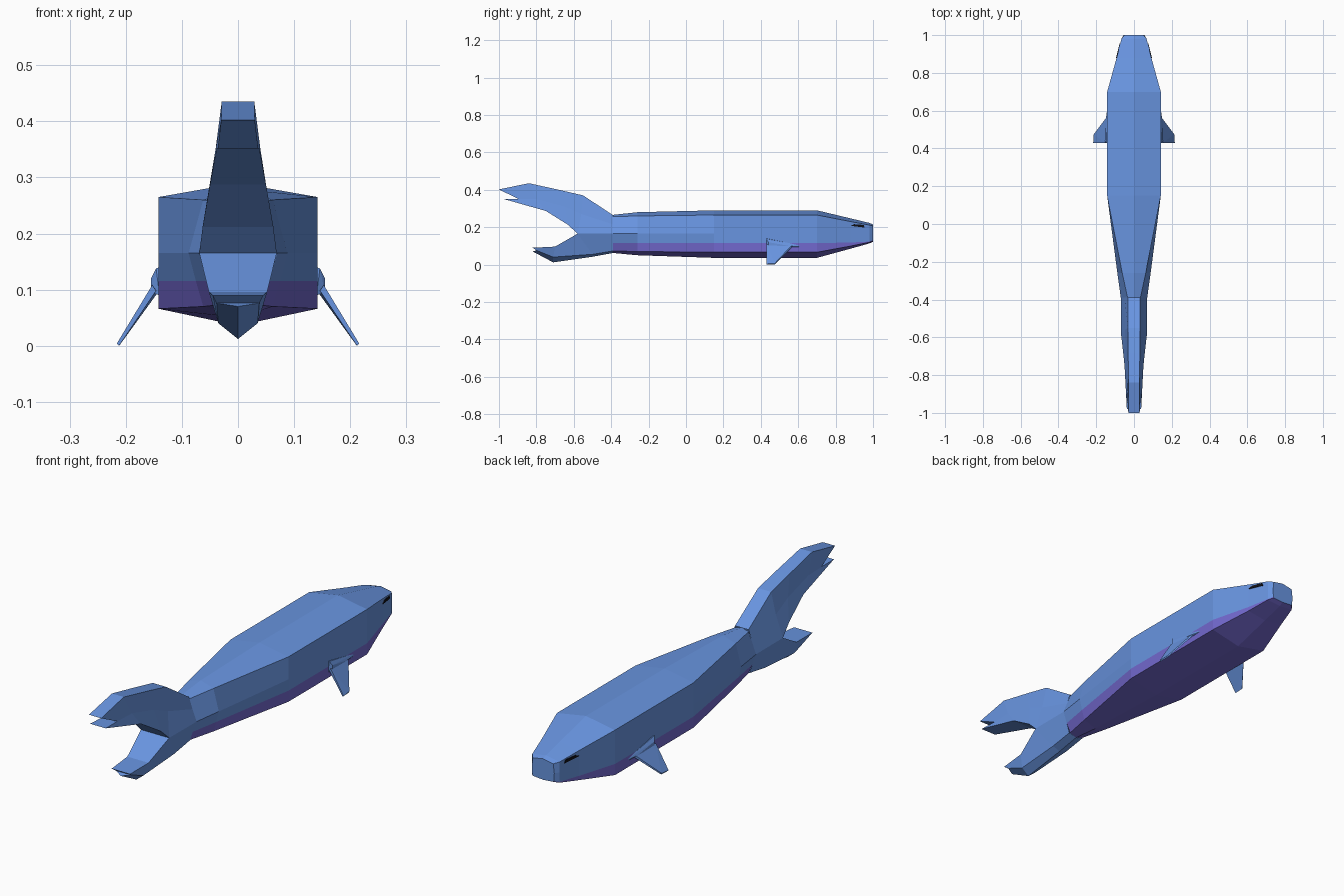
import bpy, bmesh


def material(name, color):
    m = bpy.data.materials.new(name)
    m.diffuse_color = (*color, 1)
    return m


BLUE = material("blue_skin", (0.14, 0.30, 0.75))
VIOLET = material("violet_belly", (0.17, 0.14, 0.62))
BLACK = material("eye_black", (0.005, 0.005, 0.008))


def finish(name, bm, mats):
    bmesh.ops.remove_doubles(bm, verts=bm.verts, dist=1e-5)
    bmesh.ops.recalc_face_normals(bm, faces=bm.faces)
    mesh = bpy.data.meshes.new(name)
    bm.to_mesh(mesh)
    bm.free()
    for m in mats:
        mesh.materials.append(m)
    ob = bpy.data.objects.new(name, mesh)
    bpy.context.collection.objects.link(ob)
    return ob


def loft(name, stations, mats, second=()):
    """Loft mirrored sections; each section lists (half width, y, z) top to bottom."""
    bm = bmesh.new()
    n = len(stations[0])
    rings = []
    for s in stations:
        ring = [bm.verts.new(p) for p in s]
        ring += [bm.verts.new((-x, y, z)) for x, y, z in reversed(s)]
        rings.append(ring)
    m = 2 * n
    for a, b in zip(rings, rings[1:]):
        for k in range(m):
            f = bm.faces.new((a[k], a[(k + 1) % m], b[(k + 1) % m], b[k]))
            f.material_index = 1 if k in second else 0
    end = rings[-1]
    for i in range(n - 1):  # strip cap on the last section
        bm.faces.new((end[i], end[i + 1], end[m - 2 - i], end[m - 1 - i]))
    return finish(name, bm, mats)


def hull_pair(name, pts, mat):
    """Convex solid on the right side plus its mirror copy."""
    for side, sx in (("right", 1), ("left", -1)):
        bm = bmesh.new()
        vs = [bm.verts.new((sx * x, y, z)) for x, y, z in pts]
        bmesh.ops.convex_hull(bm, input=vs)
        finish(f"{name}_{side}", bm, [mat])


# Body: y, shoulder width, side width, ridge z, shoulder z, belly line z, low z, keel z
body = [
    (-0.39, 0.034, 0.070, 0.266, 0.256, 0.115, 0.073, 0.062),
    (-0.26, 0.062, 0.088, 0.280, 0.260, 0.115, 0.070, 0.050),
    (0.15, 0.142, 0.142, 0.290, 0.265, 0.115, 0.066, 0.036),
    (0.70, 0.142, 0.142, 0.290, 0.265, 0.115, 0.066, 0.036),
    (0.88, 0.092, 0.092, 0.247, 0.230, 0.118, 0.099, 0.085),
    (0.98, 0.067, 0.067, 0.223, 0.211, 0.123, 0.119, 0.113),
    (1.00, 0.050, 0.055, 0.215, 0.206, 0.130, 0.126, 0.122),
]
sections = []
for y, ws, wm, zr, zs, zb, zl, zk in body:
    wb = ws + (wm - ws) * 0.5
    sections.append([(0, y, zr), (ws, y, zs), (wm, y, 0.165), (wb, y, zb),
                     (ws, y, zl), (0, y, zk)])
loft("body", sections, [BLUE, VIOLET], second={3, 4, 5, 6, 7})

# Upper tail lobe with a notched tip
loft("upper_tail", [
    [(0.033, -0.39, 0.264), (0.050, -0.39, 0.215), (0.070, -0.39, 0.165)],
    [(0.032, -0.55, 0.370), (0.048, -0.56, 0.270), (0.069, -0.58, 0.165)],
    [(0.031, -0.68, 0.400), (0.044, -0.65, 0.310), (0.063, -0.63, 0.212)],
    [(0.029, -0.84, 0.435), (0.040, -0.80, 0.350), (0.050, -0.75, 0.287)],
    [(0.030, -1.00, 0.402), (0.036, -0.895, 0.350), (0.038, -0.98, 0.352)],
], [BLUE])

# Lower tail lobe with a pointed keel
loft("lower_tail", [
    [(0.070, -0.39, 0.165), (0.037, -0.39, 0.073), (0, -0.39, 0.062)],
    [(0.069, -0.58, 0.165), (0.037, -0.50, 0.055), (0, -0.50, 0.042)],
    [(0.052, -0.70, 0.096), (0.035, -0.71, 0.040), (0, -0.71, 0.012)],
    [(0.045, -0.82, 0.090), (0.038, -0.80, 0.076), (0, -0.82, 0.070)],
], [BLUE])

# Side fins with their raised roots
hull_pair("fin_root", [(0.140, 0.62, 0.102), (0.140, 0.62, 0.094),
                       (0.140, 0.43, 0.140), (0.146, 0.43, 0.138),
                       (0.155, 0.44, 0.120), (0.155, 0.44, 0.095),
                       (0.140, 0.43, 0.090), (0.150, 0.55, 0.100)], BLUE)
hull_pair("side_fin", [(0.145, 0.565, 0.103), (0.145, 0.565, 0.092),
                       (0.153, 0.43, 0.108), (0.146, 0.43, 0.098),
                       (0.213, 0.475, 0.007), (0.211, 0.475, 0.001),
                       (0.216, 0.43, 0.004), (0.212, 0.43, 0.000)], BLUE)

# Eyes: thin half-moon plates following the tapered head
outline = [(0.880, 0.207), (0.900, 0.216), (0.950, 0.212), (0.956, 0.198), (0.918, 0.203)]
eye = []
for y, z in outline:
    x = 0.092 - (y - 0.88) * 0.25
    eye += [(x + 0.003, y, z), (x - 0.006, y, z)]
hull_pair("eye", eye, BLACK)
